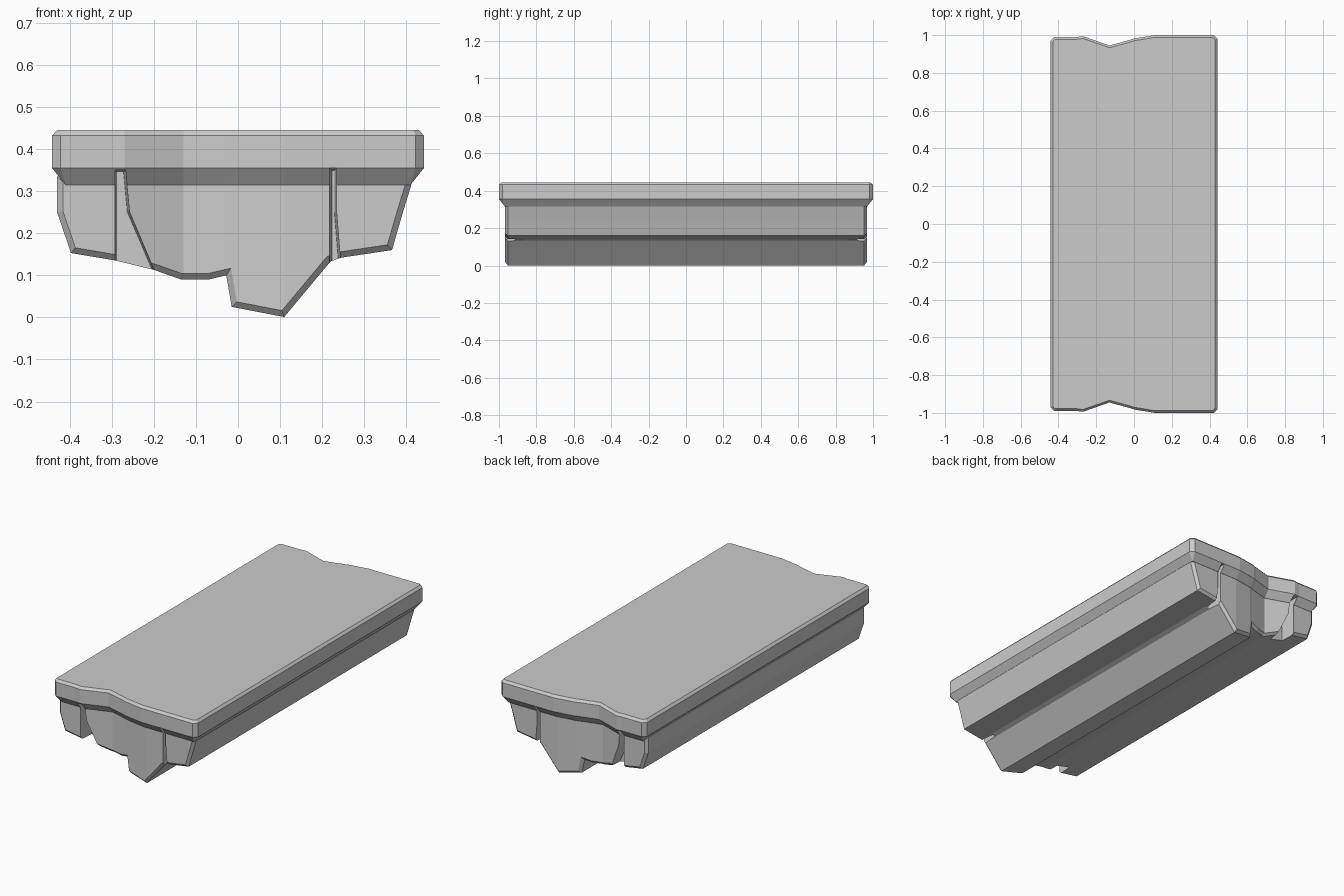
import bpy, bmesh
from mathutils import Vector

if "Cube" in bpy.data.objects:
    bpy.data.objects.remove(bpy.data.objects["Cube"])

# How far each end is worn inward, as a function of x
WAVE = [(-.45, .01), (-.30, .01), (-.27, .006), (-.13, .055),
        (-.02, .025), (0, .018), (.11, 0), (.45, 0)]


def wave(x):
    for (x0, w0), (x1, w1) in zip(WAVE, WAVE[1:]):
        if x <= x1:
            return w0 + (w1 - w0) * (x - x0) / (x1 - x0)
    return 0


def inset(pts, d):
    """Mitred inward offset of a counter-clockwise polygon."""
    out = []
    for i, p in enumerate(pts):
        p = Vector(p)
        a = (p - Vector(pts[i - 1])).normalized()
        b = (Vector(pts[(i + 1) % len(pts)]) - p).normalized()
        na, nb = Vector((-a.y, a.x)), Vector((-b.y, b.x))
        out.append(p + (na + nb) * d / (1 + na.dot(nb)))
    return out


def loft(name, pts, levels, axis, worn=True):
    """Stack inset copies of a polygon along y or z, then wear the ends."""
    bm = bmesh.new()
    rings = []
    for pos, d in levels:
        rings.append([bm.verts.new((u, v, pos) if axis == 'z' else (u, pos, v))
                      for u, v in inset(pts, d)])
    n = len(pts)
    for r0, r1 in zip(rings, rings[1:]):
        for i in range(n):
            j = (i + 1) % n
            bm.faces.new((r0[i], r0[j], r1[j], r1[i]))
    bm.faces.new(rings[0])
    bm.faces.new(rings[-1])
    if worn:
        for x, _ in WAVE[1:-1]:
            bmesh.ops.bisect_plane(bm, geom=bm.verts[:] + bm.edges[:] + bm.faces[:],
                                   dist=1e-5, plane_co=(x, 0, 0), plane_no=(1, 0, 0))
        for v in bm.verts:
            v.co.y -= wave(v.co.x) * (1 if v.co.y > 0 else -1)
    bmesh.ops.recalc_face_normals(bm, faces=bm.faces)
    me = bpy.data.meshes.new(name)
    bm.to_mesh(me)
    bm.free()
    ob = bpy.data.objects.new(name, me)
    bpy.context.collection.objects.link(ob)
    return ob


# Flat top slab with chamfered rim and tapered underside
X, Y, C = .442, 1.0, .02
outline = [(-X, -Y + C), (-X + C, -Y), (X - C, -Y), (X, -Y + C),
           (X, Y - C), (X - C, Y), (-X + C, Y), (-X, Y - C)]
slab = loft("top_slab", outline,
            [(.315, .032), (.355, 0), (.432, 0), (.445, .012)], 'z')

# Jagged rock underside, one profile running the full length
profile = [(-.43, .335), (-.43, .25), (-.397, .153), (-.29, .135), (-.20, .113),
           (-.135, .09), (-.07, .09), (-.028, .1), (-.015, .025), (.11, .001),
           (.22, .133), (.245, .142), (.366, .16), (.392, .25), (.412, .315),
           (.405, .335)]
E, B = .967, .014
body = loft("rock_underside", profile,
            [(-E, B), (-E + B, 0), (E - B, 0), (E, B)], 'y')

# Tapered cracks cut into both ends
cracks = {
    "wide_crack": [(-.272, .345), (-.287, .345), (-.287, .08), (-.185, .08),
                   (-.207, .12), (-.263, .25)],
    "narrow_crack": [(.229, .349), (.223, .349), (.223, .1), (.245, .1),
                     (.238, .14), (.229, .25)],
}
for name, pts in cracks.items():
    for side in (-1, 1):
        cutter = loft(f"{name}_{'front' if side < 0 else 'back'}_cutter", pts,
                      [(side * 1.02, -.006), (side * .95, -.005), (side * .87, 0)],
                      'y', worn=False)
        cutter.hide_render = True
        cutter.hide_viewport = True
        for target in (slab, body):
            m = target.modifiers.new(cutter.name, 'BOOLEAN')
            m.operation = 'DIFFERENCE'
            m.solver = 'EXACT'
            m.object = cutter
